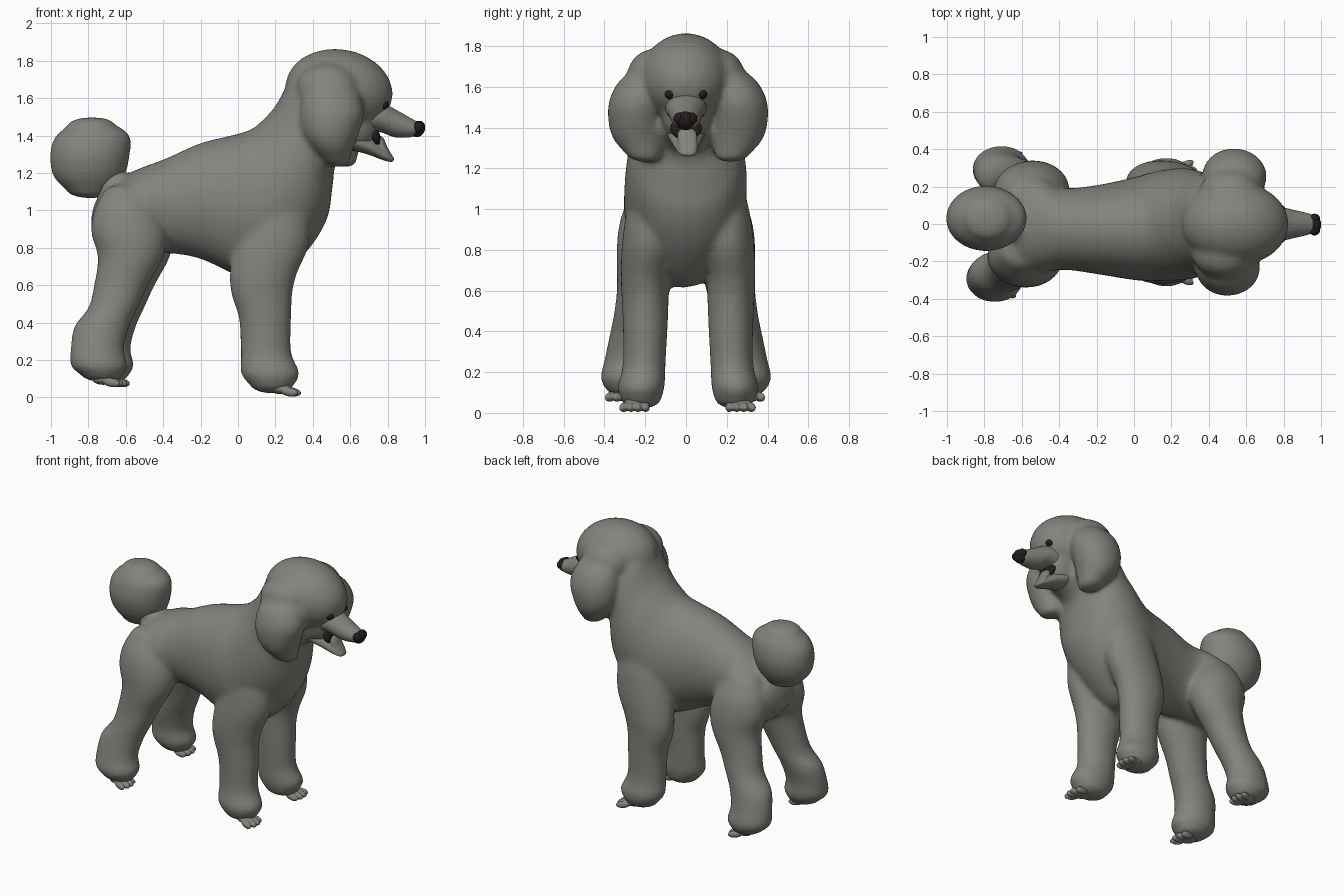
import bpy, bmesh, math
from mathutils import Vector, Matrix

old = bpy.data.objects.get("Cube")
if old:
    bpy.data.objects.remove(old)


def material(name, rgb):
    m = bpy.data.materials.new(name)
    m.use_nodes = True
    m.diffuse_color = (*rgb, 1)
    m.node_tree.nodes["Principled BSDF"].inputs["Base Color"].default_value = (*rgb, 1)
    return m


COAT = material("grey coat", (0.23, 0.23, 0.205))
DARK = material("dark brown", (0.02, 0.012, 0.012))


def spline(rows, steps=5):
    """Catmull-Rom resampling of the section rows."""
    rows = [Vector(r) for r in rows]
    pts = [rows[0]] + rows + [rows[-1]]
    out = []
    for a, b, c, d in zip(pts, pts[1:], pts[2:], pts[3:]):
        for i in range(steps):
            t = i / steps
            out.append(0.5 * (2 * b + (c - a) * t + (2 * a - 5 * b + 4 * c - d) * t ** 2
                              + (3 * b - a - 3 * c + d) * t ** 3))
    return out + [rows[-1]]


def loft(bm, rows, dome=0.04, sides=32):
    """Elliptic sections (x1, z1, x2, z2, half width, y) with domed ends."""
    secs = []
    for x1, z1, x2, z2, w, y in spline(rows):
        mid = Vector(((x1 + x2) / 2, y, (z1 + z2) / 2))
        secs.append((mid, Vector((x1 - x2, 0, z1 - z2)) / 2, Vector((0, w, 0))))

    def cap(end, before):
        way = (end[0] - before[0]).normalized() * dome
        angles = [math.radians(a) for a in (25, 50, 75)]
        return [(end[0] + way * math.sin(a), end[1] * math.cos(a), end[2] * math.cos(a))
                for a in angles]

    secs = cap(secs[0], secs[1])[::-1] + secs + cap(secs[-1], secs[-2])
    rings = []
    for c, u, v in secs:
        turn = [2 * math.pi * i / sides for i in range(sides)]
        rings.append([bm.verts.new(c + u * math.cos(t) + v * math.sin(t)) for t in turn])
    for a, b in zip(rings, rings[1:]):
        for i in range(sides):
            j = (i + 1) % sides
            bm.faces.new((a[i], a[j], b[j], b[i]))
    bm.faces.new(rings[0][::-1])
    bm.faces.new(rings[-1])


def ball(bm, at, size, tilt=0, yaw=0):
    m = (Matrix.Translation(at) @ Matrix.Rotation(yaw, 4, 'Z')
         @ Matrix.Rotation(tilt, 4, 'Y') @ Matrix.Diagonal((*size, 1)))
    bmesh.ops.create_uvsphere(bm, u_segments=24, v_segments=14, radius=1, matrix=m)


def finish(name, bm, mat, voxel=0, smooth=6):
    """Turn the mesh into an object; fuse overlapping volumes when voxel is set."""
    bmesh.ops.recalc_face_normals(bm, faces=bm.faces[:])
    me = bpy.data.meshes.new(name)
    bm.to_mesh(me)
    bm.free()
    ob = bpy.data.objects.new(name, me)
    bpy.context.collection.objects.link(ob)
    if voxel:
        r = ob.modifiers.new("fuse", 'REMESH')
        r.mode, r.voxel_size = 'VOXEL', voxel
        s = ob.modifiers.new("soften", 'SMOOTH')
        s.factor, s.iterations = 0.5, smooth
        bpy.context.view_layer.update()
        ev = ob.evaluated_get(bpy.context.evaluated_depsgraph_get())
        ob.data = bpy.data.meshes.new_from_object(ev)
        ob.modifiers.clear()
        ob.data.name = name
    ob.data.materials.clear()
    ob.data.materials.append(mat)
    ob.data.shade_smooth()


def shifted(rows, side, dx=0, dy=0):
    return [(a + dx, b, c + dx, d, w, side * y + dy) for a, b, c, d, w, y in rows]


# Torso, neck, head, ears, legs and tail root fused into one coat
TORSO = [
    (-.69, 1.12, -.75, .85, .18, 0), (-.60, 1.19, -.66, .76, .26, 0),
    (-.50, 1.235, -.52, .75, .265, 0), (-.38, 1.28, -.38, .77, .22, -.025),
    (-.20, 1.36, -.20, .74, .238, -.03), (0, 1.41, 0, .65, .275, -.025),
    (.08, 1.44, .17, .62, .295, -.01), (.15, 1.50, .36, .77, .30, 0),
    (.20, 1.56, .475, .95, .285, 0), (.245, 1.64, .505, 1.12, .265, 0),
    (.28, 1.71, .53, 1.26, .235, 0), (.36, 1.80, .64, 1.33, .20, 0)]
FRONT_LEG = [
    (.10, 1.16, .36, 1.16, .08, .17), (.04, 1.0, .38, 1.0, .11, .19),
    (-.02, .82, .38, .82, .13, .195), (-.045, .66, .315, .66, .12, .21),
    (-.035, .55, .29, .55, .115, .21), (.005, .42, .285, .42, .11, .21),
    (.015, .24, .285, .24, .105, .215), (.015, .13, .33, .13, .115, .23),
    (.06, .07, .30, .07, .10, .23)]
HIND_LEG = [
    (-.72, 1.10, -.48, 1.10, .09, .15), (-.77, 1.0, -.42, 1.0, .14, .165),
    (-.785, .88, -.38, .88, .155, .18),
    (-.75, .75, -.40, .75, .14, .2), (-.77, .60, -.48, .60, .12, .22),
    (-.80, .48, -.535, .48, .115, .24), (-.875, .38, -.58, .38, .115, .26),
    (-.895, .26, -.61, .26, .115, .285), (-.895, .17, -.59, .17, .125, .295),
    (-.84, .12, -.62, .12, .10, .295)]
EAR = [
    (.38, 1.70, .60, 1.70, .08, .17), (.345, 1.62, .65, 1.62, .13, .215),
    (.33, 1.52, .675, 1.52, .145, .245), (.34, 1.42, .65, 1.42, .14, .25),
    (.385, 1.34, .62, 1.34, .125, .24), (.445, 1.275, .60, 1.275, .09, .22)]
bm = bmesh.new()
loft(bm, TORSO, 0.06)
ball(bm, (.54, 0, 1.64), (.29, .225, .222), 0.15)
ball(bm, (.64, 0, 1.49), (.12, .125, .17))
for side, dx in ((1, .035), (-1, 0)):
    loft(bm, shifted(FRONT_LEG, side, 0, .01), 0.05)
    loft(bm, shifted(HIND_LEG, side, dx), 0.04)
    loft(bm, shifted(EAR, side, dx, .01), 0.05)
    ball(bm, (.48 + dx, side * .16, 1.65), (.17, .13, .135))
loft(bm, [(-.58, 1.19, -.72, 1.06, .10, 0), (-.68, 1.26, -.80, 1.15, .09, .02)])
finish("body_coat", bm, COAT, 0.015, 12)

# Pompom tail
bm = bmesh.new()
loft(bm, [(-.92, 1.11, -.68, 1.10, .105, .03), (-.985, 1.18, -.61, 1.18, .15, .03),
          (-1.005, 1.28, -.58, 1.29, .175, .03), (-.985, 1.38, -.58, 1.40, .155, .03),
          (-.91, 1.455, -.66, 1.46, .11, .03)], 0.04)
finish("tail_pompom", bm, COAT, 0.016, 6)

# Muzzle with open lower jaw and tongue
bm = bmesh.new()
loft(bm, [(.66, 1.60, .66, 1.41, .11, 0), (.77, 1.575, .75, 1.42, .098, 0),
          (.86, 1.53, .84, 1.39, .077, 0), (.93, 1.49, .92, 1.39, .06, 0),
          (.96, 1.475, .95, 1.40, .05, 0)], 0.02)
finish("muzzle", bm, COAT, 0.008, 4)
bm = bmesh.new()
loft(bm, [(.64, 1.42, .61, 1.32, .095, 0), (.73, 1.37, .69, 1.30, .075, 0),
          (.79, 1.315, .77, 1.27, .055, .005), (.825, 1.285, .815, 1.258, .04, .01)], 0.012)
loft(bm, [(.70, 1.41, .69, 1.37, .042, .005), (.77, 1.395, .74, 1.34, .049, .005),
          (.80, 1.335, .785, 1.29, .047, .01), (.83, 1.285, .82, 1.262, .035, .012)], 0.012)
finish("lower_jaw_and_tongue", bm, COAT, 0.008, 3)
bm = bmesh.new()
ball(bm, (.735, 0, 1.395), (.026, .078, .055), -0.3)
finish("mouth_inside", bm, DARK)

# Nose and eyes
bm = bmesh.new()
ball(bm, (.962, -.003, 1.435), (.037, .046, .046), 0.5)
for side in (1, -1):
    ball(bm, (.965, side * .03 - .003, 1.445), (.03, .028, .03))
finish("nose", bm, DARK)
for name, side in (("left_eye", 1), ("right_eye", -1)):
    bm = bmesh.new()
    ball(bm, (.772, side * .08, 1.565), (.036, .025, .025))
    finish(name, bm, DARK)

# Paws with splayed toes
PAWS = (("front_left_paw", .23, .265, .035, 1), ("front_right_paw", .23, -.25, .035, -1),
        ("hind_left_paw", -.685, .31, .085, 1), ("hind_right_paw", -.72, -.32, .085, -1))
for name, x, y, z, side in PAWS:
    bm = bmesh.new()
    ball(bm, (x, y, z + .012), (.06, .055, .03))
    for k in range(4):
        off = (k - 1.5) * .034
        reach = .066 - abs(k - 1.5) * .014
        ball(bm, (x + reach, y + off, z - .006), (.05, .021, .024), 0.15, off * 5 + side * .15)
    finish(name, bm, COAT, 0.007, 2)
